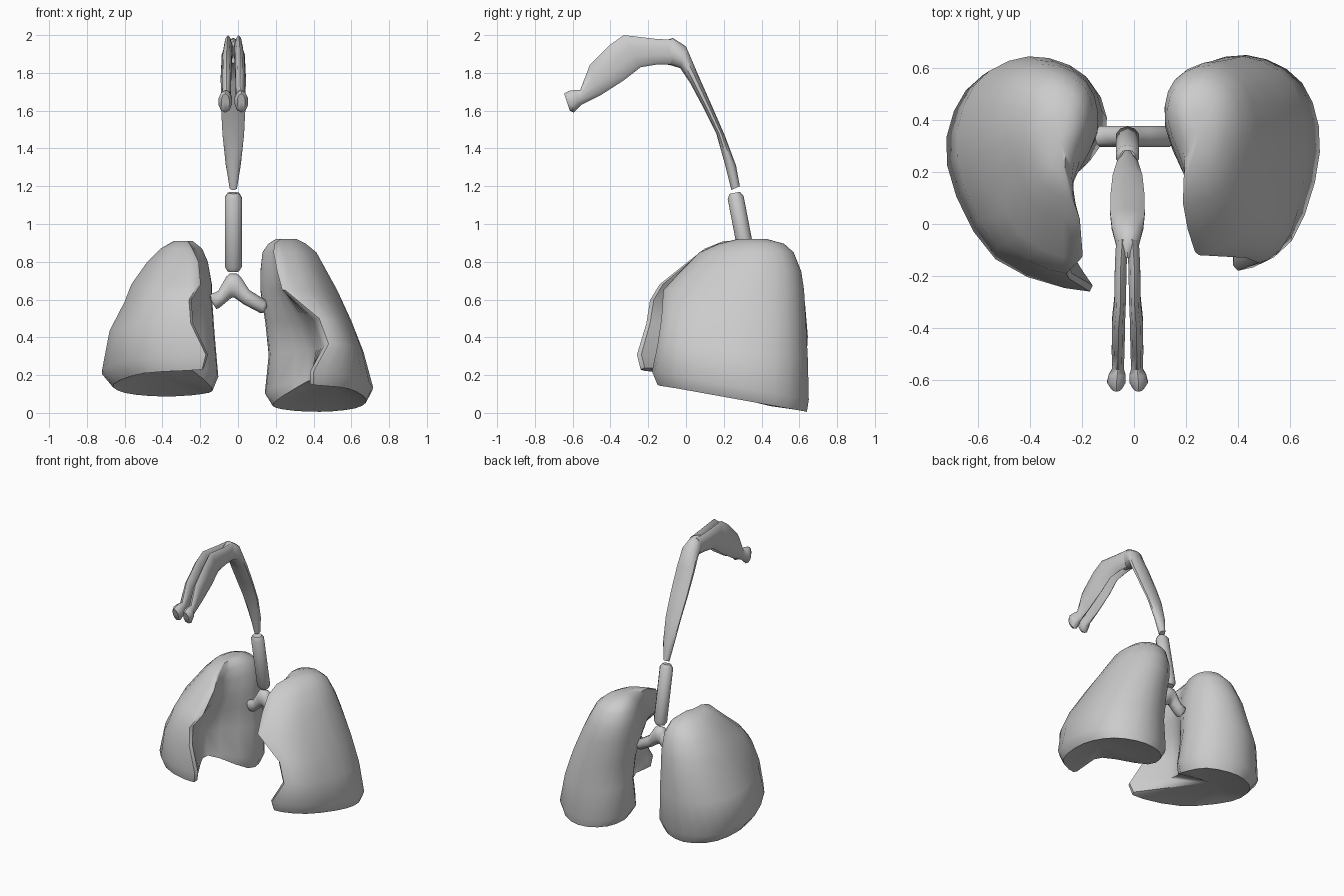
import bpy, bmesh, math
from mathutils import Vector

if "Cube" in bpy.data.objects:
    bpy.data.objects.remove(bpy.data.objects["Cube"])


def lerp(a, b, t):
    return a + (b - a) * t


def loft(name, rings, start=None, end=None, angle=50):
    """Skin closed rings of points, with fan caps to the start and end points."""
    bm = bmesh.new()
    vs = [[bm.verts.new(p) for p in r] for r in rings]
    n = len(vs[0])
    for r0, r1 in zip(vs, vs[1:]):
        for i in range(n):
            j = (i + 1) % n
            bm.faces.new((r0[i], r0[j], r1[j], r1[i]))
    for ring, tip in ((vs[0], start), (vs[-1], end)):
        if tip is None:
            tip = sum((v.co for v in ring), Vector()) / n
        c = bm.verts.new(tip)
        for i in range(n):
            bm.faces.new((ring[i], ring[(i + 1) % n], c))
    bmesh.ops.recalc_face_normals(bm, faces=bm.faces)
    me = bpy.data.meshes.new(name)
    bm.to_mesh(me)
    bm.free()
    ob = bpy.data.objects.new(name, me)
    bpy.context.collection.objects.link(ob)
    bpy.ops.object.select_all(action='DESELECT')
    ob.select_set(True)
    bpy.context.view_layer.objects.active = ob
    bpy.ops.object.shade_smooth_by_angle(angle=math.radians(angle))
    return ob


def ellipse(a, b, w, n=10):
    """Ring with diameter a-b and half-width vector w."""
    a, b, w = Vector(a), Vector(b), Vector(w)
    c, h = (a + b) / 2, (a - b) / 2
    return [c + h * math.cos(t) + w * math.sin(t)
            for t in (2 * math.pi * i / n for i in range(n))]


def smooth_loop(pts, steps=3):
    """Closed Catmull-Rom curve through the points."""
    out, n = [], len(pts)
    for i in range(n):
        p0, p1, p2, p3 = (pts[(i + k) % n] for k in (-1, 0, 1, 2))
        for s in range(steps):
            t = s / steps
            out.append(0.5 * (2 * p1 + (p2 - p0) * t + (2 * p0 - 5 * p1 + 4 * p2 - p3) * t * t
                              + (3 * p1 - p0 - 3 * p2 + p3) * t ** 3))
    return out


def lung(name, side, levels, arch):
    rings = []
    for k, (z, tilt, xf, yf, xo, yb, xm, hx, hy) in enumerate(levels):
        lift = arch if k == 0 else arch * 0.4 if k == 1 else 0
        plan = [
            (xf, yf, 0),                                      # front edge
            (lerp(xf, xo, .66), lerp(yf, yb, .14), 0),        # outer front
            (xo, lerp(yf, yb, .55), 0),                       # outer side
            (lerp(xm, xo, .88), lerp(yf, yb, .87), 0),        # outer back
            (lerp(xm, xo, .5), yb, 0),                        # back
            (lerp(xm, xo, .1), lerp(yf, yb, .91), 0),         # inner back
            (xm, lerp(yf, yb, .66), 0),                       # inner edge
            (hx, hy, lift),                                   # hollow
            (lerp(hx, xf, .55), lerp(hy, yf, .6), lift * .5)]
        pts = [Vector((side * x, y, z - tilt * (y - .2) + dz)) for x, y, dz in plan]
        rings.append(smooth_loop(pts))
    z, xo, xm = levels[0][0], levels[0][4], levels[0][6]
    loft(name, rings, start=(side * lerp(xm, xo, .62), .24, z + .06))


# Lungs: z, tilt, front x y, outer x, back y, inner x, hollow x y
lung("right_lung", -1, [
    (.155, .17, .19, -.24, .66, .60, .14, .30, .08),
    (.23, .17, .17, -.26, .72, .63, .11, .31, .08),
    (.44, .08, .25, -.21, .68, .645, .13, .32, .08),
    (.59, .02, .26, -.19, .60, .63, .14, .29, .10),
    (.68, 0, .21, -.14, .565, .615, .14, .25, .12),
    (.80, 0, .22, .01, .48, .58, .16, .23, .18),
    (.87, 0, .25, .10, .41, .52, .19, .23, .24),
    (.91, 0, .27, .20, .34, .42, .24, .26, .29)], .10)
lung("left_lung", 1, [
    (.085, .18, .40, -.15, .68, .64, .19, .36, .10),
    (.15, .18, .40, -.18, .715, .65, .15, .37, .12),
    (.33, .10, .48, -.15, .665, .645, .17, .37, .14),
    (.49, .03, .43, -.13, .60, .635, .15, .32, .14),
    (.65, 0, .25, -.12, .525, .625, .12, .23, .10),
    (.75, 0, .22, -.03, .47, .61, .12, .21, .14),
    (.85, 0, .20, .07, .415, .57, .13, .19, .22),
    (.895, 0, .20, .17, .36, .52, .16, .19, .28),
    (.92, 0, .23, .27, .31, .43, .20, .22, .32)], .06)

# Nasal passages: top y z, bottom y z, sideways offset, half width
CX = -.025
nasal = [(-.645, 1.69, -.615, 1.60, .042, .022),
         (-.62, 1.705, -.595, 1.59, .043, .037),
         (-.585, 1.71, -.575, 1.61, .04, .034),
         (-.56, 1.71, -.555, 1.63, .037, .024),
         (-.51, 1.84, -.455, 1.68, .036, .026),
         (-.40, 1.95, -.33, 1.76, .034, .026),
         (-.33, 2.0, -.24, 1.83, .028, .023),
         (-.16, 1.98, -.15, 1.845, .026, .024),
         (-.06, 1.975, -.08, 1.845, .02, .025)]
for side, name in ((-1, "right_nasal_passage"), (1, "left_nasal_passage")):
    loft(name, [ellipse((CX + side * o, y0, z0), (CX + side * o, y1, z1), (w, 0, 0))
                for y0, z0, y1, z1, o, w in nasal])

# Throat: top y z, bottom y z, half width
throat = [(-.13, 1.965, -.13, 1.85, .035), (-.07, 1.985, -.08, 1.84, .048),
          (0, 1.94, -.03, 1.825, .064), (.06, 1.80, .02, 1.75, .07),
          (.135, 1.63, .095, 1.61, .068), (.205, 1.47, .16, 1.48, .06),
          (.265, 1.31, .205, 1.32, .042), (.285, 1.20, .24, 1.18, .02)]
loft("throat", [ellipse((CX, y0, z0), (CX, y1, z1), (w, 0, 0)) for y0, z0, y1, z1, w in throat])

# Windpipe: rounded rod leaning backwards
top, bottom = Vector((CX, .258, 1.165)), Vector((CX, .338, .75))
across = Vector((0, .98, .19))
loft("windpipe", [ellipse(lerp(top, bottom, t) + across * r, lerp(top, bottom, t) - across * r,
                          (r * 1.1, 0, 0))
                  for t, r in ((0, .028), (.06, .043), (.94, .043), (1, .028))])

# Bronchi: one forked tube, upper x z, lower x z, half depth
fork = [(-.145, .595, -.115, .55, .03), (-.15, .625, -.10, .555, .043), (-.105, .645, -.07, .58, .043),
        (-.063, .72, -.04, .605, .042), (-.045, .737, -.03, .61, .042),
        (-.005, .737, -.02, .61, .042), (.015, .72, -.005, .60, .042),
        (.06, .65, .03, .575, .043), (.15, .595, .115, .53, .043), (.155, .565, .135, .53, .03)]
loft("bronchi", [ellipse((x0, .337, z0), (x1, .337, z1), (0, d, 0)) for x0, z0, x1, z1, d in fork])
